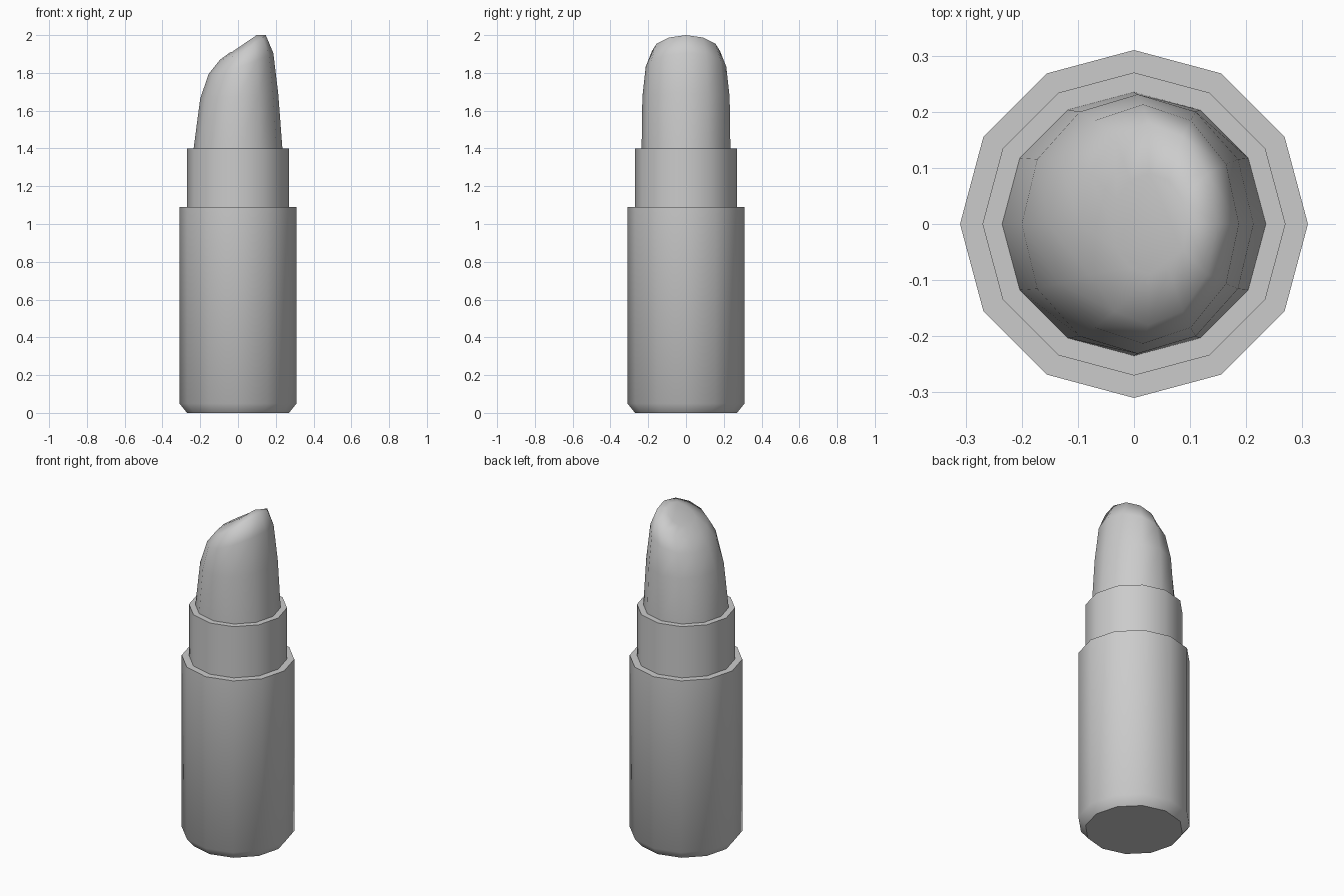
import bpy, bmesh
from math import cos, sin, pi, radians

if "Cube" in bpy.data.objects:
    bpy.data.objects.remove(bpy.data.objects["Cube"])

SIDES = 12


def build(name, rings, sharp):
    """Skin rings given as (x_min, x_max, y_radius, z_at_x_min, z_at_x_max)."""
    bm = bmesh.new()
    loops = []
    for x0, x1, ry, z0, z1 in rings:
        loop = []
        for i in range(SIDES):
            a = 2 * pi * i / SIDES
            t = (1 + cos(a)) / 2
            loop.append(bm.verts.new((x0 + (x1 - x0) * t, ry * sin(a),
                                      z0 + (z1 - z0) * t ** 1.5)))
        loops.append(loop)
    for lo, hi in zip(loops, loops[1:]):
        for i in range(SIDES):
            j = (i + 1) % SIDES
            bm.faces.new((lo[i], lo[j], hi[j], hi[i]))
    bm.faces.new(loops[0][::-1])
    bm.faces.new(loops[-1])
    mesh = bpy.data.meshes.new(name)
    bm.to_mesh(mesh)
    bm.free()
    obj = bpy.data.objects.new(name, mesh)
    bpy.context.collection.objects.link(obj)
    bpy.ops.object.select_all(action='DESELECT')
    obj.select_set(True)
    bpy.context.view_layer.objects.active = obj
    bpy.ops.object.shade_smooth_by_angle(angle=radians(sharp))


def level(r, z):
    return (-r, r, r, z, z)


# Outer case with chamfered foot
build("case", [level(0.27, 0), level(0.31, 0.05), level(0.31, 1.09)], 45)

# Inner sleeve
build("sleeve", [level(0.27, 1.05), level(0.27, 1.40)], 45)

# Slanted stick, rings tilt more towards the tip
build("stick", [
    level(0.235, 1.36),
    level(0.235, 1.40),
    (-0.20, 0.213, 0.231, 1.665, 1.69),
    (-0.155, 0.187, 0.213, 1.795, 1.905),
    (-0.095, 0.147, 0.18, 1.87, 2.0),
    (-0.04, 0.095, 0.09, 1.91, 2.0),
], 80)
